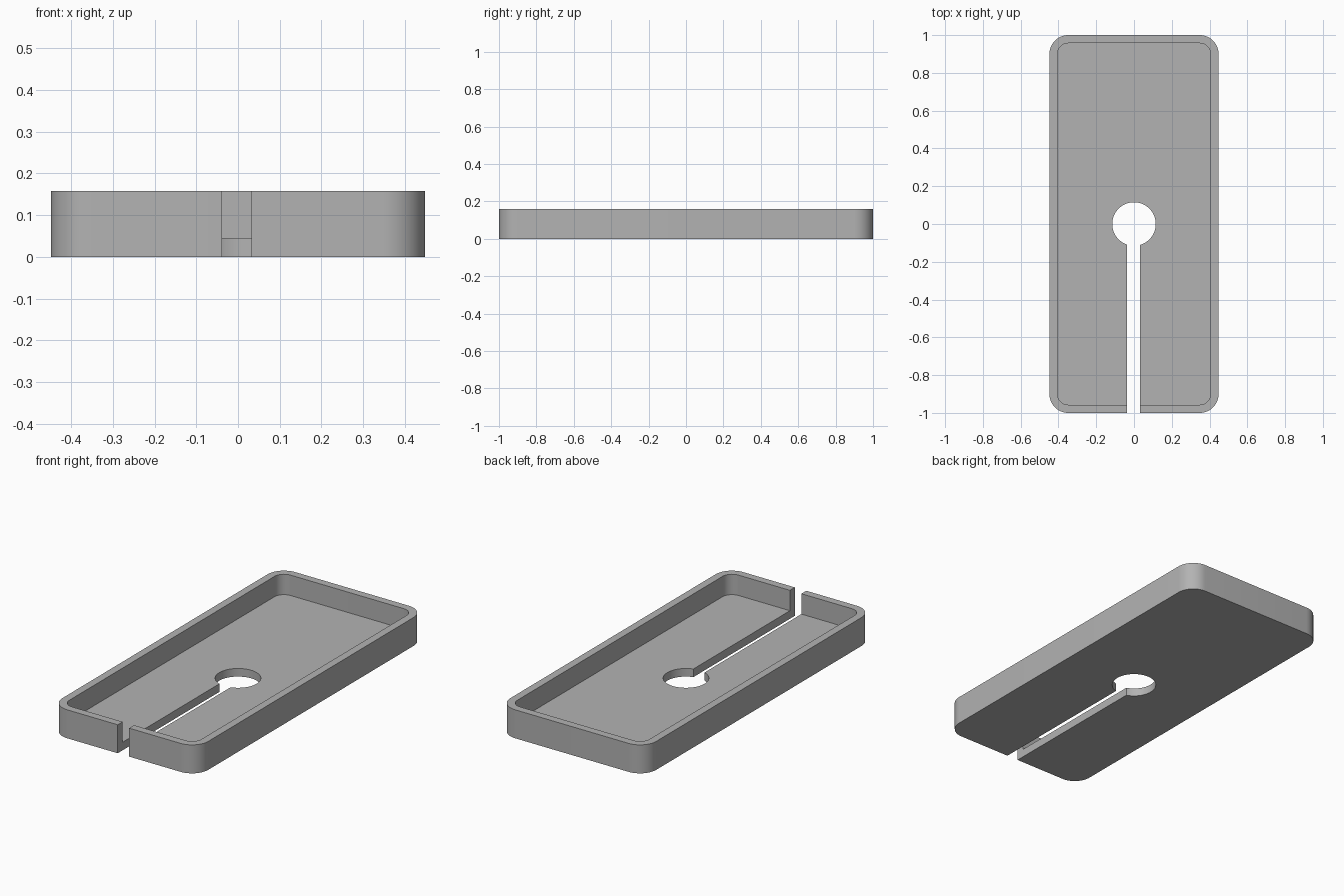
import bpy, bmesh
from math import cos, sin, pi, radians

if "Cube" in bpy.data.objects:
    bpy.data.objects.remove(bpy.data.objects["Cube"])

HALF_W, HALF_L, HEIGHT = 0.448, 1.0, 0.158
FLOOR, WALL, RADIUS = 0.045, 0.043, 0.1
HOLE_R, SLOT_LEFT, SLOT_RIGHT = 0.115, 0.032, -0.038

grey = bpy.data.materials.new("plain grey")
grey.use_nodes = True
colour = (0.45, 0.45, 0.45, 1)
grey.diffuse_color = colour
grey.node_tree.nodes["Principled BSDF"].inputs["Base Color"].default_value = colour


def prism(name, outline, z0, z1):
    """Extrude a flat outline between two heights."""
    bm = bmesh.new()
    face = bm.faces.new([bm.verts.new((x, y, z0)) for x, y in outline])
    top = bmesh.ops.extrude_face_region(bm, geom=[face])["geom"]
    bmesh.ops.translate(bm, vec=(0, 0, z1 - z0),
                        verts=[v for v in top if isinstance(v, bmesh.types.BMVert)])
    bmesh.ops.recalc_face_normals(bm, faces=bm.faces)
    mesh = bpy.data.meshes.new(name)
    bm.to_mesh(mesh)
    bm.free()
    mesh.materials.append(grey)
    obj = bpy.data.objects.new(name, mesh)
    bpy.context.collection.objects.link(obj)
    return obj


def arc(cx, cy, r, start, end, steps):
    angles = [start + (end - start) * i / steps for i in range(steps + 1)]
    return [(cx + r * cos(a), cy + r * sin(a)) for a in angles]


def rounded_rect(hw, hl, r):
    points = []
    for i, (sx, sy) in enumerate([(1, 1), (-1, 1), (-1, -1), (1, -1)]):
        points += arc(sx * (hw - r), sy * (hl - r), r, i * pi / 2, (i + 1) * pi / 2, 12)
    return points


# Solid tray body
tray = prism("tray", rounded_rect(HALF_W, HALF_L, RADIUS), 0, HEIGHT)

# Cutters: the recess, the round hole and the slot out through the front wall
recess = prism("recess_cutter",
               rounded_rect(HALF_W - WALL, HALF_L - WALL, RADIUS - WALL), FLOOR, HEIGHT + 0.1)
hole = prism("hole_cutter", arc(0, 0, HOLE_R, 0, 2 * pi, 64)[:-1], -0.1, HEIGHT + 0.1)
slot = prism("slot_cutter", [(SLOT_RIGHT, -1.1), (SLOT_LEFT, -1.1),
                             (SLOT_LEFT, 0), (SLOT_RIGHT, 0)], -0.1, HEIGHT + 0.1)

bpy.ops.object.select_all(action="DESELECT")
tray.select_set(True)
bpy.context.view_layer.objects.active = tray
for cutter in (recess, hole, slot):
    cut = tray.modifiers.new(cutter.name, "BOOLEAN")
    cut.operation, cut.solver, cut.object = "DIFFERENCE", "EXACT", cutter
    bpy.ops.object.modifier_apply(modifier=cut.name)
    bpy.data.objects.remove(cutter)

bpy.ops.object.shade_smooth_by_angle(angle=radians(30))
